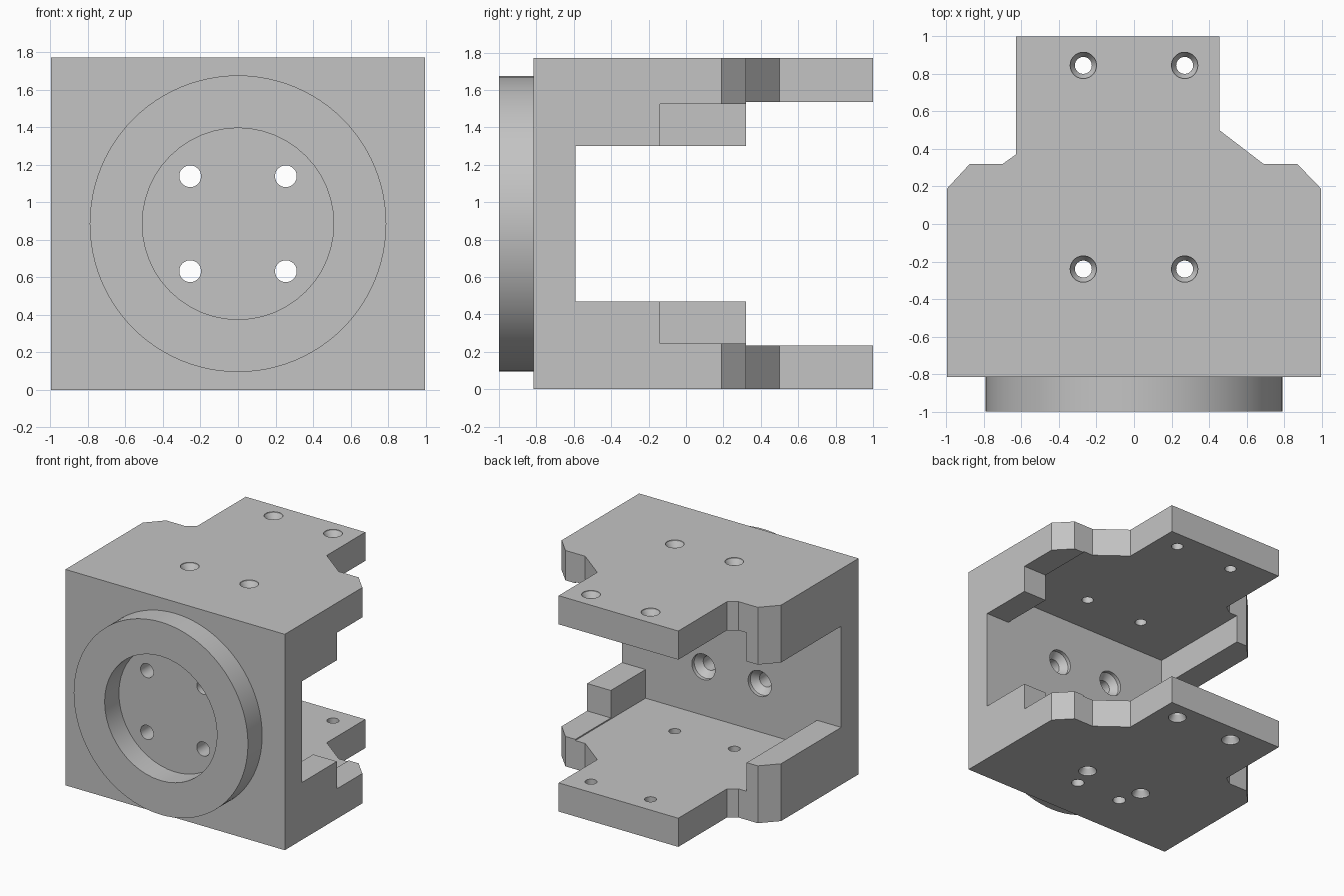
import bpy, bmesh, math
from mathutils import Matrix, Vector

if "Cube" in bpy.data.objects:
    bpy.data.objects.remove(bpy.data.objects["Cube"], do_unlink=True)

W, H = 0.995, 1.77           # half width, total height
FRONT, SEAM = -0.815, -0.59  # front plate thickness in y
MID = H / 2

grey = bpy.data.materials.new("machined grey")
grey.use_nodes = True
colour = (0.55, 0.55, 0.55, 1)
grey.diffuse_color = colour
grey.node_tree.nodes["Principled BSDF"].inputs["Base Color"].default_value = colour


def finish(name, bm):
    bmesh.ops.recalc_face_normals(bm, faces=bm.faces[:])
    mesh = bpy.data.meshes.new(name)
    bm.to_mesh(mesh)
    bm.free()
    mesh.materials.append(grey)
    obj = bpy.data.objects.new(name, mesh)
    bpy.context.collection.objects.link(obj)
    return obj


def prism(name, outline, z0, z1):
    bm = bmesh.new()
    face = bm.faces.new([bm.verts.new((x, y, z0)) for x, y in outline])
    ext = bmesh.ops.extrude_face_region(bm, geom=[face])
    bmesh.ops.translate(bm, vec=(0, 0, z1 - z0),
                        verts=[v for v in ext["geom"] if isinstance(v, bmesh.types.BMVert)])
    return finish(name, bm)


def rect(x0, x1, y0, y1):
    return [(x0, y0), (x1, y0), (x1, y1), (x0, y1)]


def lathe(name, profile, place, axis, n=48):
    """Solid of revolution from (radius, height) pairs along an axis."""
    bm = bmesh.new()
    rings = [[bm.verts.new((r * math.cos(2 * math.pi * i / n),
                            r * math.sin(2 * math.pi * i / n), h)) for i in range(n)]
             for r, h in profile]
    for a, b in zip(rings, rings[1:]):
        for i in range(n):
            j = (i + 1) % n
            bm.faces.new((a[i], a[j], b[j], b[i]))
    bm.faces.new(rings[0])
    bm.faces.new(rings[-1])
    turn = Vector((0, 0, 1)).rotation_difference(Vector(axis)).to_matrix().to_4x4()
    bm.transform(Matrix.Translation(place) @ turn)
    return finish(name, bm)


def combine(target, tool, operation):
    mod = target.modifiers.new("combine", "BOOLEAN")
    mod.operation, mod.solver, mod.object = operation, "EXACT", tool
    bpy.context.view_layer.update()
    graph = bpy.context.evaluated_depsgraph_get()
    mesh = bpy.data.meshes.new_from_object(target.evaluated_get(graph))
    target.modifiers.clear()
    target.data = mesh
    bpy.data.objects.remove(tool, do_unlink=True)


def drill(target, profile, place, axis):
    combine(target, lathe("drill", profile, place, axis), "DIFFERENCE")


def smooth(obj):
    bpy.ops.object.select_all(action="DESELECT")
    obj.select_set(True)
    bpy.context.view_layer.objects.active = obj
    bpy.ops.object.shade_smooth_by_angle(angle=math.radians(25))


# Front plate with four bolt holes, countersunk on the inner side
front_plate = prism("front_plate", rect(-W, W, FRONT, SEAM), 0, H)
bolt = [(0.105, -0.05), (0.105, 0.03), (0.058, 0.08), (0.058, 0.4)]
for x in (-0.255, 0.255):
    for z in (MID - 0.253, MID + 0.253):
        drill(front_plate, bolt, (x, SEAM, z), (0, -1, 0))
smooth(front_plate)

# Round locating flange on the front
flange = lathe("flange_ring", [(0.79, 0), (0.79, 0.185)], (0, FRONT, MID), (0, -1, 0), 96)
drill(flange, [(0.51, -0.1), (0.51, 0.4)], (0, FRONT, MID), (0, -1, 0))
smooth(flange)

# Jaw outline: wide base, chamfered shoulders and an offset tongue
jaw_outline = [(W, SEAM), (W, 0.19), (0.87, 0.32), (0.69, 0.32), (0.455, 0.5), (0.455, 1),
               (-0.63, 1), (-0.63, 0.37), (-0.7, 0.32), (-0.875, 0.32), (-W, 0.19), (-W, SEAM)]
long_rib = [(-W, SEAM), (-0.775, SEAM), (-0.775, 0.32), (-0.875, 0.32), (-W, 0.19)]
pad = [(W, SEAM), (W, 0.19), (0.87, 0.32), (0.78, 0.32), (0.78, SEAM)]
screw = [(0.07, -0.05), (0.07, 0.01), (0.045, 0.05), (0.045, 0.4)]


def jaw(name):
    obj = prism(name, jaw_outline, 0, 0.235)
    for outline, top in ((long_rib, 0.47), (pad, 0.245), (rect(0.78, W, SEAM, -0.14), 0.47)):
        combine(obj, prism("rib", outline, 0, top), "UNION")
    for x in (-0.27, 0.27):
        for y in (-0.24, 0.845):
            drill(obj, screw, (x, y, 0), (0, 0, 1))
    return obj


lower_jaw = jaw("lower_jaw")
upper_jaw = jaw("upper_jaw")

# Upper jaw is the lower one mirrored about mid height
upper_jaw.data.transform(Matrix.Translation((0, 0, H)) @ Matrix.Diagonal((1, 1, -1, 1)))
upper_jaw.data.flip_normals()

# Blind dowel holes under the lower jaw
for x in (-0.21, 0.21):
    drill(lower_jaw, [(0.05, -0.1), (0.05, 0.15)], (x, -0.43, 0), (0, 0, 1))

for part in (lower_jaw, upper_jaw):
    smooth(part)
